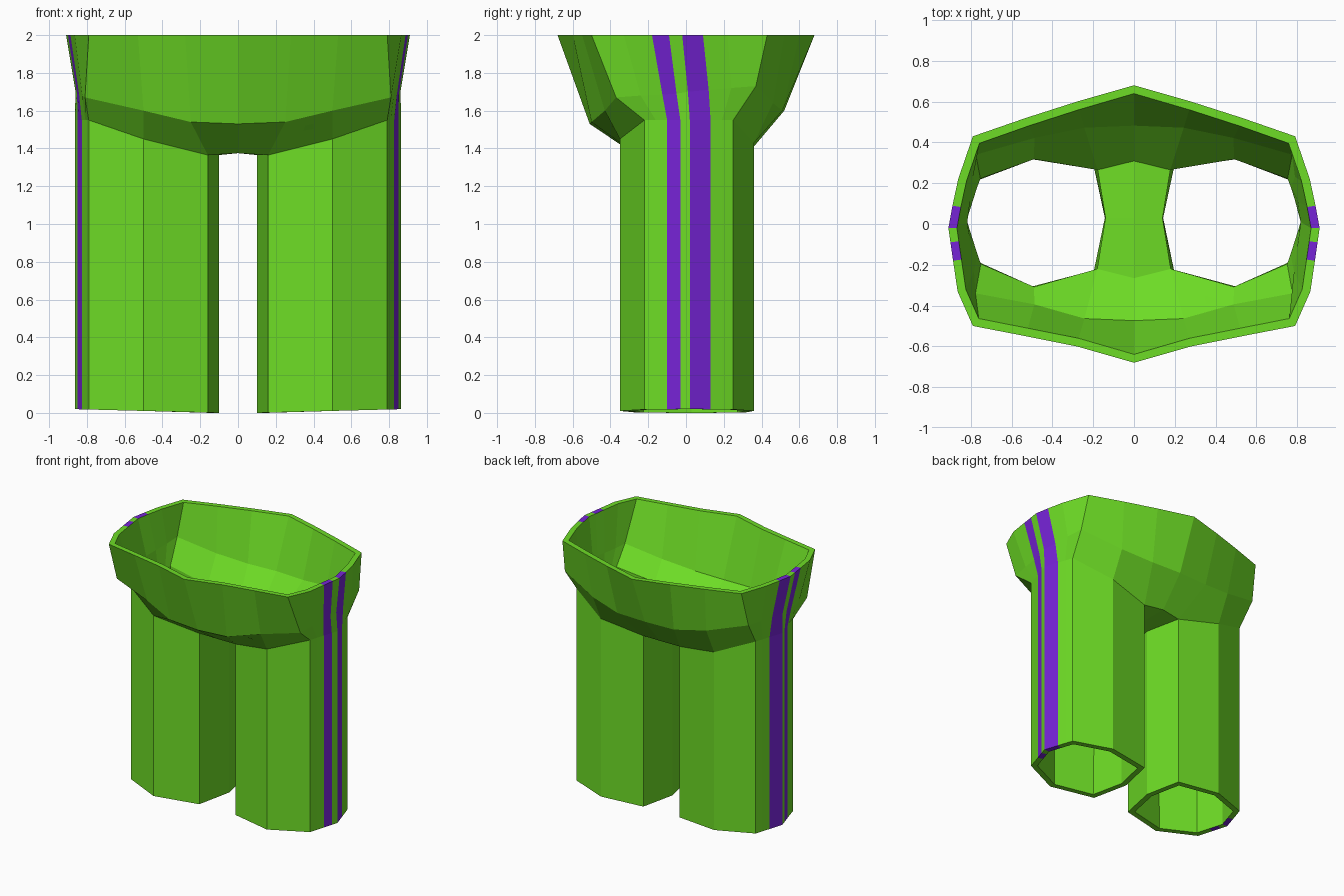
import bpy
import bmesh

cube = bpy.data.objects.get("Cube")
if cube:
    bpy.data.objects.remove(cube, do_unlink=True)


def make_material(name, colour):
    mat = bpy.data.materials.new(name)
    mat.use_nodes = True
    mat.diffuse_color = colour
    bsdf = next(n for n in mat.node_tree.nodes if n.type == 'BSDF_PRINCIPLED')
    bsdf.inputs["Base Color"].default_value = colour
    return mat


GREEN, PURPLE = 0, 1
materials = [make_material("lime green", (0.155, 0.72, 0.019, 1)),
             make_material("purple stripe", (0.18, 0.017, 0.67, 1))]

# Columns from front centre around the side to back centre:
# waist rim (x, y), hip crease (x, y, z), top of leg (x, y, z)
COLUMNS = [
    ((0.00, -0.68), (0.00, -0.51, 1.53), (0.00, -0.28, 1.375)),
    ((0.28, -0.60), (0.25, -0.50, 1.54), (0.16, -0.26, 1.365)),
    ((0.53, -0.55), (0.50, -0.43, 1.60), (0.50, -0.35, 1.45)),
    ((0.79, -0.50), (0.81, -0.37, 1.67), (0.79, -0.22, 1.55)),
    ((0.865, -0.33), (0.825, -0.24, 1.68), (0.808, -0.16, 1.55)),
    ((0.887, -0.18), (0.841, -0.125, 1.685), (0.827, -0.10, 1.55)),
    ((0.90, -0.09), (0.852, -0.05, 1.69), (0.849, -0.03, 1.55)),
    ((0.91, -0.02), (0.86, 0.01, 1.70), (0.864, 0.02, 1.55)),
    ((0.89, 0.09), (0.845, 0.12, 1.71), (0.829, 0.13, 1.55)),
    ((0.862, 0.22), (0.83, 0.24, 1.72), (0.81, 0.19, 1.55)),
    ((0.79, 0.43), (0.81, 0.37, 1.73), (0.79, 0.25, 1.55)),
    ((0.53, 0.52), (0.50, 0.46, 1.64), (0.50, 0.36, 1.43)),
    ((0.28, 0.60), (0.25, 0.51, 1.60), (0.16, 0.31, 1.365)),
    ((0.00, 0.68), (0.00, 0.52, 1.60), (0.00, 0.33, 1.375)),
]
STRIPES = (5, 7)          # columns where a stripe starts
INSEAM = (0.10, 0.03, 1.365)
CROTCH = (0.00, 0.03, 1.375)
THICKNESS = 0.042


def hem(p):
    return (p[0], p[1], max(0.0, 0.026 * (p[0] - 0.1)))


def build_half(bm, side):
    """Outer cloth of one half, with side = 1 or -1 for left or right."""
    def vert(p):
        return bm.verts.new((p[0] * side, p[1], p[2]))

    def face(verts, mat=GREEN):
        f = bm.faces.new(verts if side > 0 else verts[::-1])
        f.material_index = mat

    rim = [vert((*c[0], 2.0)) for c in COLUMNS]
    hip = [vert(c[1]) for c in COLUMNS]
    top = [vert(c[2]) for c in COLUMNS]
    inseam, crotch = vert(INSEAM), vert(CROTCH)

    # Waist and hips
    for i in range(len(COLUMNS) - 1):
        mat = PURPLE if i in STRIPES else GREEN
        face([hip[i], hip[i + 1], rim[i + 1], rim[i]], mat)
        face([top[i], top[i + 1], hip[i + 1], hip[i]], mat)

    # Leg tube
    ring = top[1:-1] + [inseam]
    low = [vert(hem(c[2])) for c in COLUMNS[1:-1]] + [vert(hem(INSEAM))]
    n = len(ring)
    for i in range(n):
        j = (i + 1) % n
        face([low[i], low[j], ring[j], ring[i]],
             PURPLE if i + 1 in STRIPES else GREEN)

    # Crotch between the legs
    face([top[0], crotch, inseam, top[1]])
    face([top[-1], top[-2], inseam, crotch])


def add_lining(bm):
    """Inner cloth, joined to the outer cloth along the rim and hems."""
    bm.normal_update()
    outer = list(bm.faces)
    open_edges = [e for e in bm.edges if e.is_boundary]
    open_verts = {v for e in open_edges for v in e.verts}
    offsets = {}
    for v in list(bm.verts):
        p = v.co - v.normal * THICKNESS * min(v.calc_shell_factor(), 1.4)
        if v in open_verts:
            p.z = v.co.z
        offsets[v] = p
    inner = {v: bm.verts.new(p) for v, p in offsets.items()}
    border = [(e.link_loops[0].vert, e.link_loops[0].link_loop_next.vert,
               e.link_faces[0].material_index) for e in open_edges]
    for f in outer:
        bm.faces.new([inner[v] for v in reversed(f.verts)])
    for a, b, mat in border:
        f = bm.faces.new((b, a, inner[a], inner[b]))
        f.material_index = mat


bm = bmesh.new()
for side in (1, -1):
    build_half(bm, side)
bmesh.ops.remove_doubles(bm, verts=bm.verts[:], dist=0.0005)
add_lining(bm)

mesh = bpy.data.meshes.new("trousers")
bm.to_mesh(mesh)
bm.free()
for mat in materials:
    mesh.materials.append(mat)
trousers = bpy.data.objects.new("trousers", mesh)
bpy.context.scene.collection.objects.link(trousers)
